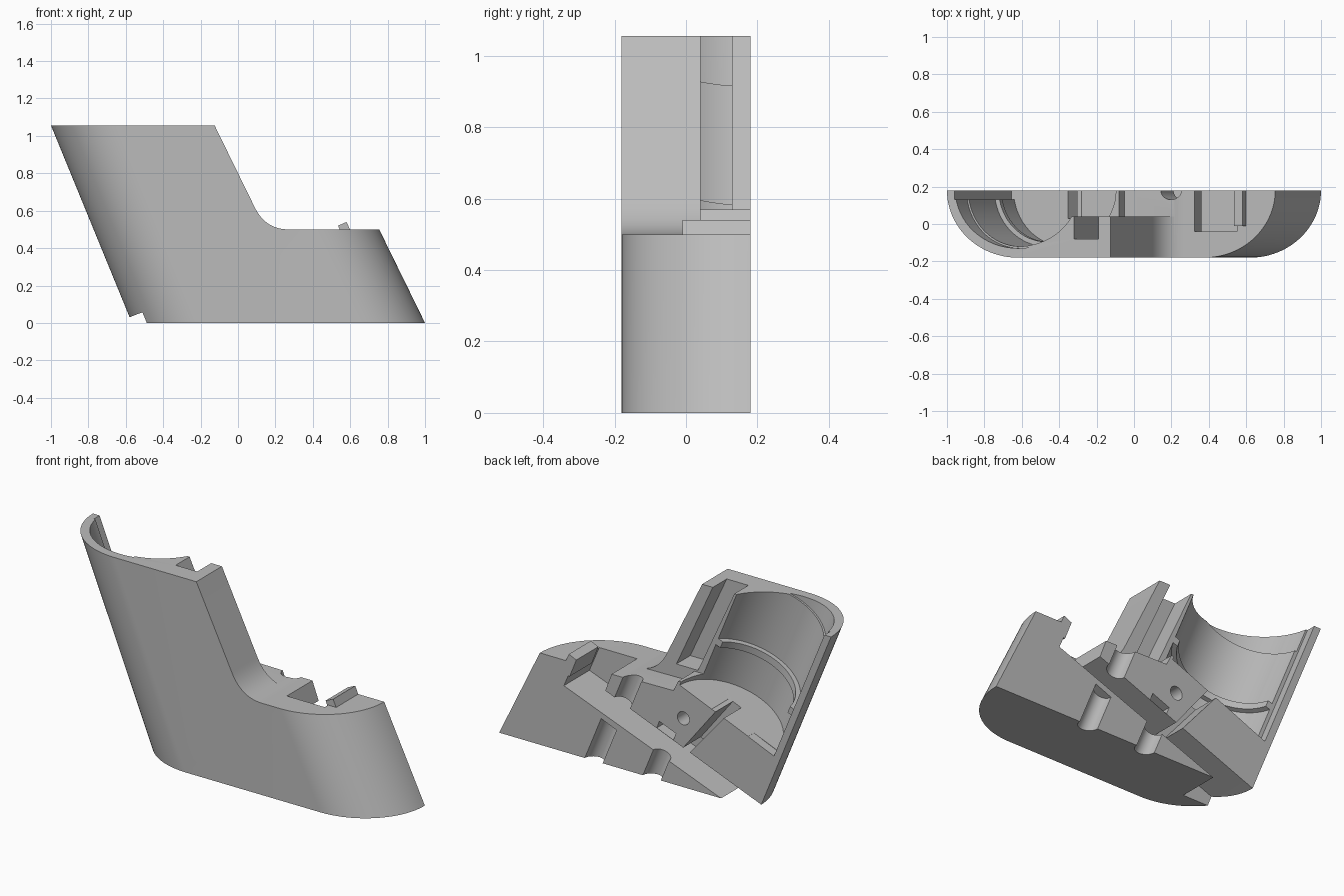
import bpy, bmesh, math
from mathutils import Vector

if "Cube" in bpy.data.objects:
    bpy.data.objects.remove(bpy.data.objects["Cube"], do_unlink=True)

BACK = 0.18                                  # flat split plane
OVER = 0.3                                   # cutters overshoot the split plane
AXIS = Vector((0.379, 0, -0.925)).normalized()   # leaning socket direction
MOUTH = Vector((-0.62, BACK, 1.056))         # centre of the socket opening

grey = bpy.data.materials.new("plain_grey")
grey.use_nodes = True
grey.diffuse_color = (0.5, 0.5, 0.5, 1)
grey.node_tree.nodes["Principled BSDF"].inputs["Base Color"].default_value = (0.5, 0.5, 0.5, 1)


def make(name, bm):
    bmesh.ops.recalc_face_normals(bm, faces=bm.faces)
    mesh = bpy.data.meshes.new(name)
    bm.to_mesh(mesh)
    bm.free()
    mesh.materials.append(grey)
    ob = bpy.data.objects.new(name, mesh)
    bpy.context.collection.objects.link(ob)
    return ob


def loft(name, rings):
    """Closed solid between two rings of points."""
    bm = bmesh.new()
    a, b = [[bm.verts.new(p) for p in ring] for ring in rings]
    bm.faces.new(a)
    bm.faces.new(b)
    for i in range(len(a)):
        j = (i + 1) % len(a)
        bm.faces.new((a[i], a[j], b[j], b[i]))
    return make(name, bm)


def prism(name, outline, y0, y1=OVER):
    return loft(name, [[(x, y, z) for x, z in outline] for y in (y0, y1)])


def rod(name, start, d0, d1, r0, r1=None, axis=AXIS, sides=64):
    """Cylinder or cone along an axis."""
    u = axis.cross(Vector((0, 1, 0))) if abs(axis.y) < 0.5 else Vector((1, 0, 0))
    v = axis.cross(u)
    turns = [2 * math.pi * i / sides for i in range(sides)]
    return loft(name, [[start + axis * d + (u * math.cos(t) + v * math.sin(t)) * r for t in turns]
                       for d, r in ((d0, r0), (d1, r1 or r0))])


def combine(target, tool, operation="DIFFERENCE"):
    tool.hide_render = True
    mod = target.modifiers.new("shape", "BOOLEAN")
    mod.operation = operation
    mod.solver = "EXACT"
    mod.object = tool
    bpy.context.view_layer.objects.active = target
    bpy.ops.object.modifier_apply(modifier=mod.name)
    bpy.data.objects.remove(tool, do_unlink=True)


def rounded_section(z, n=32):
    """Half stadium with the two leaning rounded ends at height z."""
    left, right = -0.567 - 0.41 * z, 1 - 0.49 * z
    quarter = [math.pi / 2 * i / n for i in range(n + 1)]
    pts = [(left + 0.38 * (1 - math.cos(t)), BACK - 0.36 * math.sin(t), z) for t in quarter]
    pts += [(right - 0.38 * (1 - math.cos(t)), BACK - 0.36 * math.sin(t), z) for t in reversed(quarter)]
    return pts


# Outer shell: side outline with the concave fillet, rounded at both ends
fillet = []
p0, p1, p2 = Vector((0.09, 0.617)), Vector((0.148, 0.5)), Vector((0.27, 0.5))
for i in range(17):
    t = i / 16
    fillet.append(tuple(p0 * (1 - t) ** 2 + p1 * 2 * t * (1 - t) + p2 * t * t))
outline = [(-1.2, 0), (-1.2, 1.056), (-0.125, 1.056)] + fillet + [(0.755, 0.5), (1.2, 0.5), (1.2, 0)]
body = loft("half_shell", [rounded_section(-0.1), rounded_section(1.2)])
combine(body, prism("outline", outline, -0.5, 0.5), "INTERSECT")

# Socket: main bore with a wider lip and a raised ring left between two cuts
combine(body, rod("bore", MOUTH, -0.3, 0.40, 0.30))
combine(body, rod("ring_bore", MOUTH, 0.39, 0.45, 0.275))
combine(body, rod("lower_bore", MOUTH, 0.44, 0.67, 0.30))
combine(body, rod("lip", MOUTH, -0.3, 0.03, 0.31))

# Step along the thin wall of the socket
combine(body, prism("wall_step", [(-1.019, 1.2), (-0.656, 0.315), (-0.5, 0.38), (-0.8, 1.2)], 0.13))

# Open space behind the thick wall, above the middle block
combine(body, prism("rear_opening", [
    (-0.62, 1.2), (-0.35, 0.46), (-0.28, 0.47), (-0.2, 0.57), (-0.08, 0.57),
    (-0.05, 0.51), (0.32, 0.505), (0.32, 1.2)], 0.04))

# Slanted groove in the thick wall
combine(body, prism("groove", [(-0.386, 1.2), (-0.256, 1.2), (0.03, 0.58), (-0.1, 0.58)], -0.08))

# Slanted channel across the base, its notch and the gap beside the middle block
combine(body, prism("channel", [
    (-0.62, 0.014), (0.36, 0.40), (0.30, 0.56), (0.525, 0.56), (0.61, 0.36),
    (-0.39, -0.02), (-0.62, -0.02)], -0.04))
combine(body, prism("notch", [
    (-0.64, 0.006), (-0.53, 0.05), (-0.49, -0.05), (-0.64, -0.05)], -0.5))
combine(body, prism("gap", [(-0.05, 0.14), (-0.31, 0.47), (-0.37, 0.46), (-0.10, 0.14)], 0.03))

# Half screw holes through the base and the middle block
for x in (0.43, 0.08):
    combine(body, rod("screw_hole", Vector((x, BACK, 0)), -0.24, 0.1, 0.05, sides=32))
combine(body, rod("upper_screw_hole", Vector((0.2, BACK, 0.5)), -0.1, 0.25, 0.05, sides=32))

# Cross hole and small pocket in the middle block
combine(body, rod("cross_hole", Vector((-0.11, 0, 0.375)), 0.06, 0.3, 0.036,
                  axis=Vector((0, 1, 0)), sides=32))
combine(body, prism("pocket", [(-0.05, 0.24), (0.05, 0.28), (0.035, 0.32), (-0.065, 0.28)], 0.1))

# Catch that stands up beside the channel opening
tab = prism("catch_tab", [(0.535, 0.52), (0.58, 0.54), (0.60, 0.497), (0.6, 0.42), (0.575, 0.42)], -0.01, BACK)

bpy.ops.object.select_all(action="DESELECT")
body.select_set(True)
bpy.context.view_layer.objects.active = body
bpy.ops.object.shade_smooth_by_angle(angle=math.radians(25))
